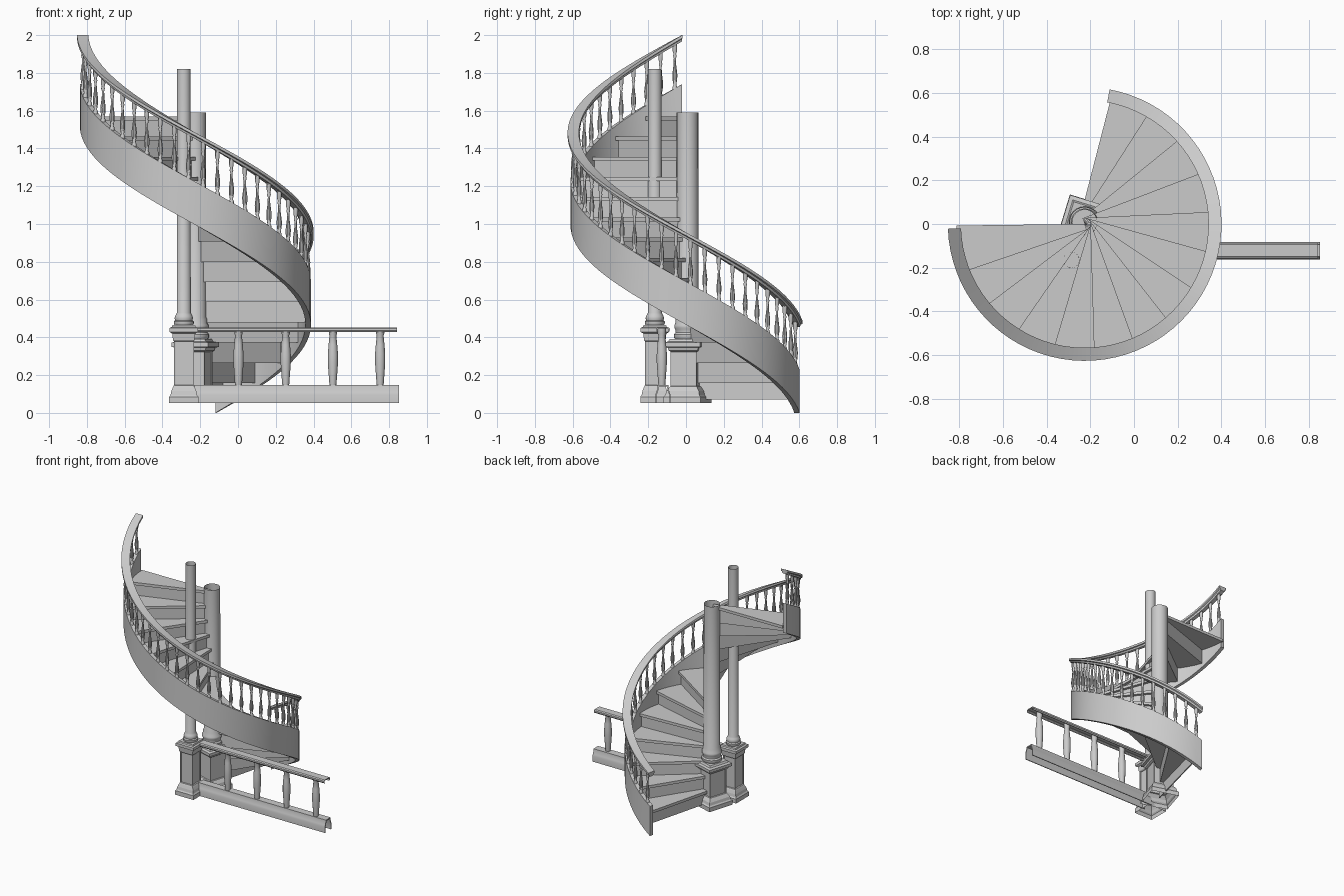
import bpy, bmesh, math
from mathutils import Vector

if "Cube" in bpy.data.objects:
    bpy.data.objects.remove(bpy.data.objects["Cube"])

CX, CY = -0.226, 0.0            # axis of the spiral
STEPS, RISE, TURN, A0 = 14, 0.107, 18.2, 75.5
START, END, CLIMB = 79.5, -178.0, 1.512


def finish(name, bm, smooth=True, recalc=True):
    if recalc:
        bmesh.ops.recalc_face_normals(bm, faces=bm.faces[:])
    me = bpy.data.meshes.new(name)
    bm.to_mesh(me)
    bm.free()
    ob = bpy.data.objects.new(name, me)
    bpy.context.collection.objects.link(ob)
    if smooth:
        bpy.ops.object.select_all(action='DESELECT')
        ob.select_set(True)
        bpy.context.view_layer.objects.active = ob
        bpy.ops.object.shade_smooth_by_angle(angle=math.radians(35))
    return ob


def lathe(bm, profile, sides, center, turn=0.0, square=False):
    """Stack of rings (radius, z); square=True treats radius as half width."""
    k = math.sqrt(2) if square else 1.0
    rings = []
    for r, z in profile:
        ring = []
        for i in range(sides):
            a = turn + 2 * math.pi * i / sides
            ring.append(bm.verts.new((center[0] + r * k * math.cos(a),
                                      center[1] + r * k * math.sin(a), center[2] + z)))
        rings.append(ring)
    bands = []
    for lo, hi in zip(rings, rings[1:]):
        bands.append([bm.faces.new((lo[i], lo[(i + 1) % sides], hi[(i + 1) % sides], hi[i]))
                      for i in range(sides)])
    return bands


def prism(bm, pts, vec):
    lo = [bm.verts.new(p) for p in pts]
    hi = [bm.verts.new(Vector(p) + Vector(vec)) for p in pts]
    n = len(pts)
    bm.faces.new(lo)
    bm.faces.new(hi)
    for i in range(n):
        bm.faces.new((lo[i], lo[(i + 1) % n], hi[(i + 1) % n], hi[i]))


def polar(r, deg, z):
    a = math.radians(deg)
    return Vector((CX + r * math.cos(a), CY + r * math.sin(a), z))


def helix_z(t):
    return CLIMB * t


def helix_sweep(name, section, n=56):
    bm = bmesh.new()
    rows = []
    for i in range(n + 1):
        t = i / n
        ang = START + (END - START) * t
        rows.append([bm.verts.new(polar(r, ang, z + helix_z(t))) for r, z in section])
    m = len(section)
    for a, b in zip(rows, rows[1:]):
        for j in range(m):
            bm.faces.new((a[j], a[(j + 1) % m], b[(j + 1) % m], b[j]))
    bm.faces.new(rows[0])
    bm.faces.new(rows[-1])
    return finish(name, bm)


# Curved outer stringer and handrail
helix_sweep("stringer", [(0.583, 0.0), (0.612, 0.0), (0.612, 0.228), (0.583, 0.228)])
helix_sweep("handrail", [(0.58, 0.455), (0.613, 0.455), (0.618, 0.468), (0.627, 0.472),
                         (0.627, 0.488), (0.567, 0.488), (0.567, 0.472), (0.576, 0.468)])

# Turned balusters along the stringer
bm = bmesh.new()
COUNT = 35
vase = [(0.013, 0.0), (0.013, 0.02), (0.008, 0.03), (0.013, 0.06), (0.014, 0.085),
        (0.007, 0.14), (0.006, 0.17), (0.010, 0.185), (0.007, 0.195), (0.012, 0.21), (0.012, 0.255)]
for i in range(COUNT):
    t = (i + 0.5) / COUNT
    p = polar(0.597, START + (END - START) * t, helix_z(t) + 0.215)
    lathe(bm, vase, 10, p)
finish("stair_balusters", bm)

# Winder treads with nosing, and risers under them
treads, risers = bmesh.new(), bmesh.new()
for k in range(STEPS):
    a = A0 - TURN * k
    z = 0.072 + RISE * (k + 1)
    rad = math.radians(a)
    ahead = Vector((-math.sin(rad), math.cos(rad), 0))
    zt = z - 0.021
    pts = [polar(0, a, zt) + ahead * 0.028, polar(0.586, a, zt) + ahead * 0.028]
    pts += [polar(0.588, a - TURN * j / 4, zt) for j in range(5)]
    pts.append(polar(0, a, zt))
    prism(treads, pts, (0, 0, 0.021))
    z0 = z - RISE
    prism(risers, [polar(0.0, a, z0), polar(0.586, a, z0),
                   polar(0.586, a, z0) + ahead * 0.008, polar(0, a, z0) + ahead * 0.008],
          (0, 0, RISE - 0.021))
finish("treads", treads, smooth=False)
finish("risers", risers, smooth=False)


# Square pedestals with recessed panels, turned collars and open columns
def newel(name, x, y, turn, base, col_profile):
    bm = bmesh.new()
    bands = lathe(bm, base, 4, (x, y, 0), math.radians(45 + turn), square=True)
    tall = max(bands, key=lambda b: b[0].calc_area())
    bmesh.ops.inset_individual(bm, faces=tall, thickness=0.016, depth=0.0)
    bmesh.ops.inset_individual(bm, faces=tall, thickness=0.004, depth=-0.008)
    top = [e for e in bm.edges if e.is_boundary and e.verts[0].co.z > 0.3]
    bmesh.ops.contextual_create(bm, geom=top)
    finish(name + "_pedestal", bm, smooth=False, recalc=False)
    bm = bmesh.new()
    lathe(bm, col_profile, 24, (x, y, 0))
    finish(name + "_column", bm, recalc=False)


newel("center", CX, 0.008, -17,
      [(0.102, 0.053), (0.102, 0.085), (0.094, 0.095), (0.09, 0.115), (0.08, 0.13), (0.073, 0.14),
       (0.073, 0.325), (0.08, 0.33), (0.084, 0.345), (0.1, 0.35), (0.1, 0.372), (0.082, 0.378), (0.075, 0.392)],
      [(0.066, 0.39), (0.072, 0.40), (0.072, 0.415), (0.064, 0.425), (0.064, 0.44), (0.07, 0.45),
       (0.07, 0.465), (0.063, 0.475), (0.063, 0.495), (0.058, 0.505), (0.057, 1.59)])
newel("front", -0.287, -0.165, 0,
      [(0.077, 0.053), (0.077, 0.085), (0.07, 0.095), (0.066, 0.115), (0.058, 0.135), (0.053, 0.145),
       (0.053, 0.38), (0.057, 0.385), (0.061, 0.42), (0.075, 0.428), (0.075, 0.45), (0.063, 0.455), (0.06, 0.465)],
      [(0.048, 0.463), (0.053, 0.473), (0.053, 0.483), (0.046, 0.49), (0.049, 0.502),
       (0.046, 0.512), (0.042, 0.52), (0.037, 0.53), (0.036, 1.82)])


# Low front railing: channel-section plinth and rail with barrel balusters
def channel(name, x0, x1, outer, inner):
    bm = bmesh.new()
    loop = outer + [(-s, z) for s, z in reversed(outer)]
    loop += [(-s, z) for s, z in inner] + [(s, z) for s, z in reversed(inner)]
    prism(bm, [(x0, -0.122 + s, z) for s, z in loop], (x1 - x0, 0, 0))
    finish(name, bm)


channel("railing_plinth", -0.23, 0.852,
        [(-0.04, 0.053), (-0.04, 0.095), (-0.036, 0.11), (-0.03, 0.125), (-0.028, 0.147)],
        [(-0.034, 0.053), (-0.034, 0.093), (-0.024, 0.12), (-0.022, 0.14)])
channel("railing_top", -0.23, 0.842,
        [(-0.03, 0.427), (-0.036, 0.435), (-0.036, 0.447), (-0.028, 0.453)],
        [(-0.026, 0.427), (-0.03, 0.436), (-0.028, 0.444), (-0.024, 0.447)])

bm = bmesh.new()
barrel = [(0.017, 0.14), (0.019, 0.155), (0.023, 0.21), (0.027, 0.265), (0.027, 0.31),
          (0.023, 0.36), (0.018, 0.41), (0.022, 0.42), (0.022, 0.45)]
for i in range(4):
    lathe(bm, barrel, 12, (0.0025 + 0.25 * i, -0.128, 0))
finish("railing_balusters", bm)
